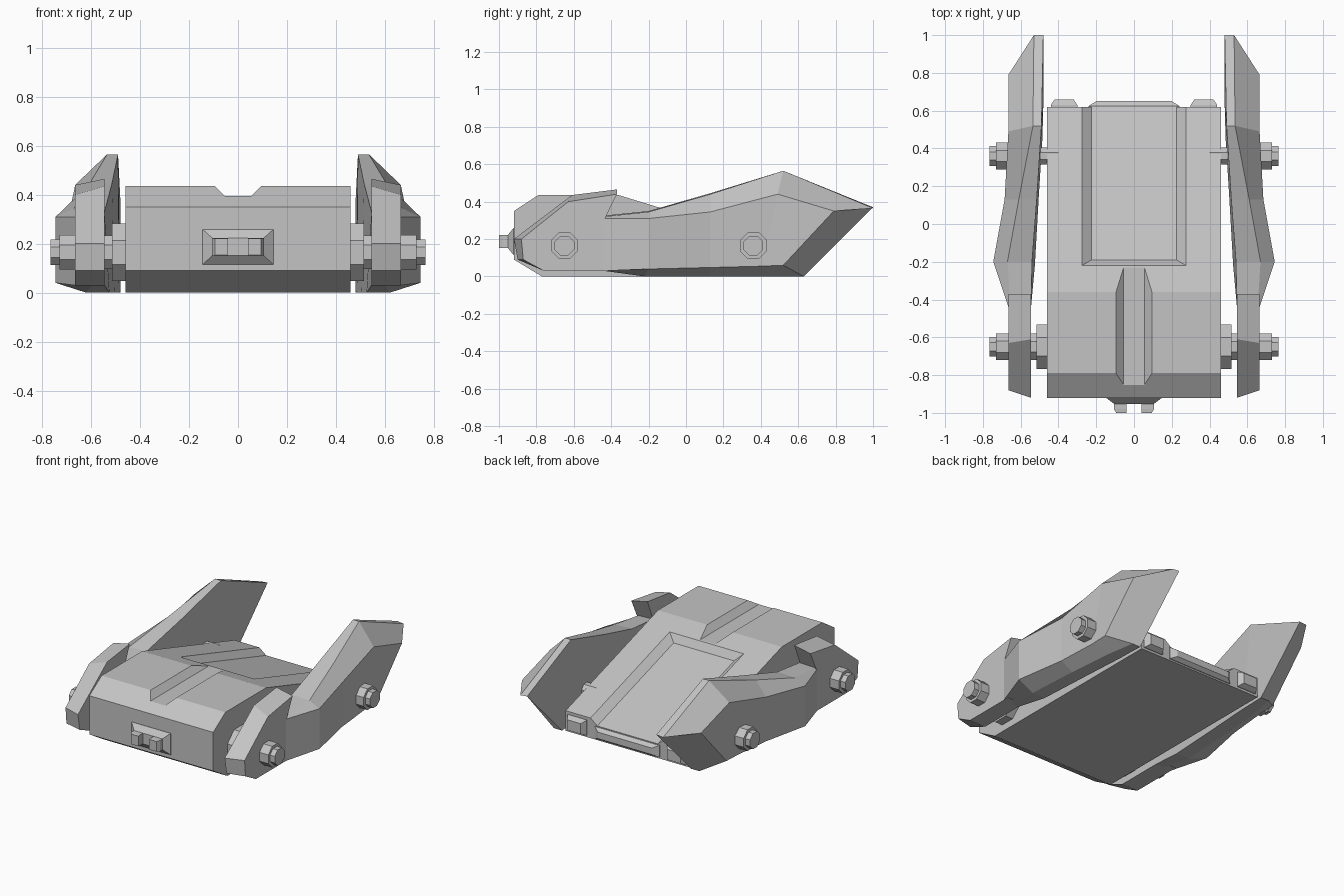
import bpy, bmesh, math

if "Cube" in bpy.data.objects:
    bpy.data.objects.remove(bpy.data.objects["Cube"])

grey = bpy.data.materials.new("plain grey")
grey.use_nodes = True
colour = (0.55, 0.55, 0.55, 1)
grey.diffuse_color = colour
grey.node_tree.nodes["Principled BSDF"].inputs["Base Color"].default_value = colour


def loft(name, rings):
    """Closed solid through rings of equal point count."""
    bm = bmesh.new()
    rows = [[bm.verts.new(p) for p in ring] for ring in rings]
    n = len(rows[0])
    for a, b in zip(rows, rows[1:]):
        for i in range(n):
            j = (i + 1) % n
            bm.faces.new((a[i], a[j], b[j], b[i]))
    bm.faces.new(rows[0])
    bm.faces.new(rows[-1])
    bmesh.ops.recalc_face_normals(bm, faces=bm.faces)
    mesh = bpy.data.meshes.new(name)
    bm.to_mesh(mesh)
    bm.free()
    mesh.materials.append(grey)
    obj = bpy.data.objects.new(name, mesh)
    bpy.context.collection.objects.link(obj)
    return obj


def rect(x, z, hx, hz, y):
    return [(x - hx, y, z - hz), (x + hx, y, z - hz), (x + hx, y, z + hz), (x - hx, y, z + hz)]


def octagon(x, y, z, r):
    angles = [math.pi / 8 + k * math.pi / 4 for k in range(8)]
    return [(x, y + r * math.cos(a), z + r * math.sin(a)) for a in angles]


def cut(target, cutter):
    mod = target.modifiers.new("recess", 'BOOLEAN')
    mod.operation = 'DIFFERENCE'
    mod.solver = 'EXACT'
    mod.object = cutter
    bpy.context.view_layer.objects.active = target
    bpy.ops.object.modifier_apply(modifier=mod.name)
    bpy.data.objects.remove(cutter)


# Wedge hull
profile = [(-0.77, 0), (-0.92, 0.09), (-0.92, 0.35), (-0.79, 0.435),
           (-0.36, 0.435), (0.62, 0.135), (0.62, 0)]
hull = loft("hull", [[(x, y, z) for y, z in profile] for x in (-0.46, 0.46)])

# Groove along the hood
groove = [(-0.055, 0.395), (0.055, 0.395), (0.155, 0.495), (-0.155, 0.495)]
cut(hull, loft("groove_cutter", [[(x, y, z) for x, z in groove] for y in (-1.1, -0.1)]))


# Sunken panel on the rear slope
def slope(y):
    return 0.435 - 0.306 * (y + 0.36)


def panel_ring(half, start, lift):
    return [(x, y, slope(y) + lift) for x, y in
            ((-half, start), (half, start), (half, 0.8), (-half, 0.8))]


cut(hull, loft("panel_cutter", [panel_ring(0.225, -0.19, -0.04), panel_ring(0.325, -0.25, 0.04)]))

# Front plate and hook, rear plate
loft("front_plate", [rect(0, 0.187, 0.145, 0.072, -0.91), rect(0, 0.187, 0.145, 0.072, -0.922),
                     rect(0, 0.187, 0.105, 0.036, -0.952)])
loft("rear_plate", [rect(0, 0.05, 0.24, 0.04, 0.61), rect(0, 0.05, 0.24, 0.04, 0.625),
                    rect(0, 0.05, 0.20, 0.022, 0.65)])

# Front side pod, as (y, z) on its inner and outer faces
front_inner = [(-0.92, 0.20), (-0.61, 0.435), (-0.37, 0.465), (-0.44, 0.295),
               (-0.40, 0.03), (-0.76, 0.03), (-0.90, 0.09)]
front_outer = [(-0.88, 0.20), (-0.63, 0.40), (-0.37, 0.44), (-0.44, 0.295),
               (-0.40, 0.03), (-0.76, 0.03), (-0.87, 0.09)]

# Rear side pod stations: inner bottom, keel, outer bottom, outer top, ridge, inner top
fin = [
    [(.545, -.44, .03), (.60, -.44, .03), (.665, -.44, .03),
     (.665, -.44, .31), (.655, -.44, .32), (.545, -.44, .325)],
    [(.525, -.22, 0), (.62, -.22, 0), (.745, -.20, .04),
     (.745, -.20, .31), (.67, -.20, .345), (.54, -.20, .35)],
    [(.505, .13, 0), (.60, .13, 0), (.685, .13, .048),
     (.685, .13, .345), (.61, .13, .44), (.515, .13, .445)],
    [(.485, .45, 0), (.57, .45, 0), (.665, .40, .055),
     (.665, .49, .44), (.535, .52, .565), (.49, .52, .565)],
    [(.48, .63, 0), (.54, .63, 0), (.665, .52, .06),
     (.665, .79, .35), (.53, 1.0, .365), (.48, 1.0, .37)],
]

for side, s in (("left", 1), ("right", -1)):
    loft(side + "_front_pod", [[(s * 0.545, y, z) for y, z in front_inner],
                               [(s * 0.665, y, z) for y, z in front_outer]])
    loft(side + "_rear_fin", [[(s * x, y, z) for x, y, z in ring] for ring in fin])

    # Hub bolts outside, axle stubs inside
    for place, y in (("front", -0.65), ("rear", 0.36)):
        steps = [(0.64, .077), (0.73, .077), (0.73, .057), (0.765, .057)]
        loft(f"{side}_{place}_hub", [octagon(s * x, y, 0.165, r) for x, r in steps])
    steps = [(0.45, .128), (0.515, .128), (0.515, .075), (0.56, .075)]
    loft(side + "_front_axle", [octagon(s * x, -0.65, 0.165, r) for x, r in steps])
    loft(side + "_rear_axle", [octagon(s * x, 0.36, 0.165, 0.05) for x in (0.40, 0.56)])

    # Rear lamp block and front hook
    loft(side + "_rear_block", [rect(s * 0.37, 0.065, 0.07, 0.05, 0.61),
                                rect(s * 0.37, 0.065, 0.07, 0.05, 0.63),
                                rect(s * 0.37, 0.065, 0.05, 0.035, 0.66)])
    loft(side + "_front_hook", [rect(s * 0.073, 0.187, 0.033, 0.036, -0.94),
                                rect(s * 0.073, 0.187, 0.033, 0.036, -0.98),
                                rect(s * 0.067, 0.187, 0.027, 0.034, -1.0)])
